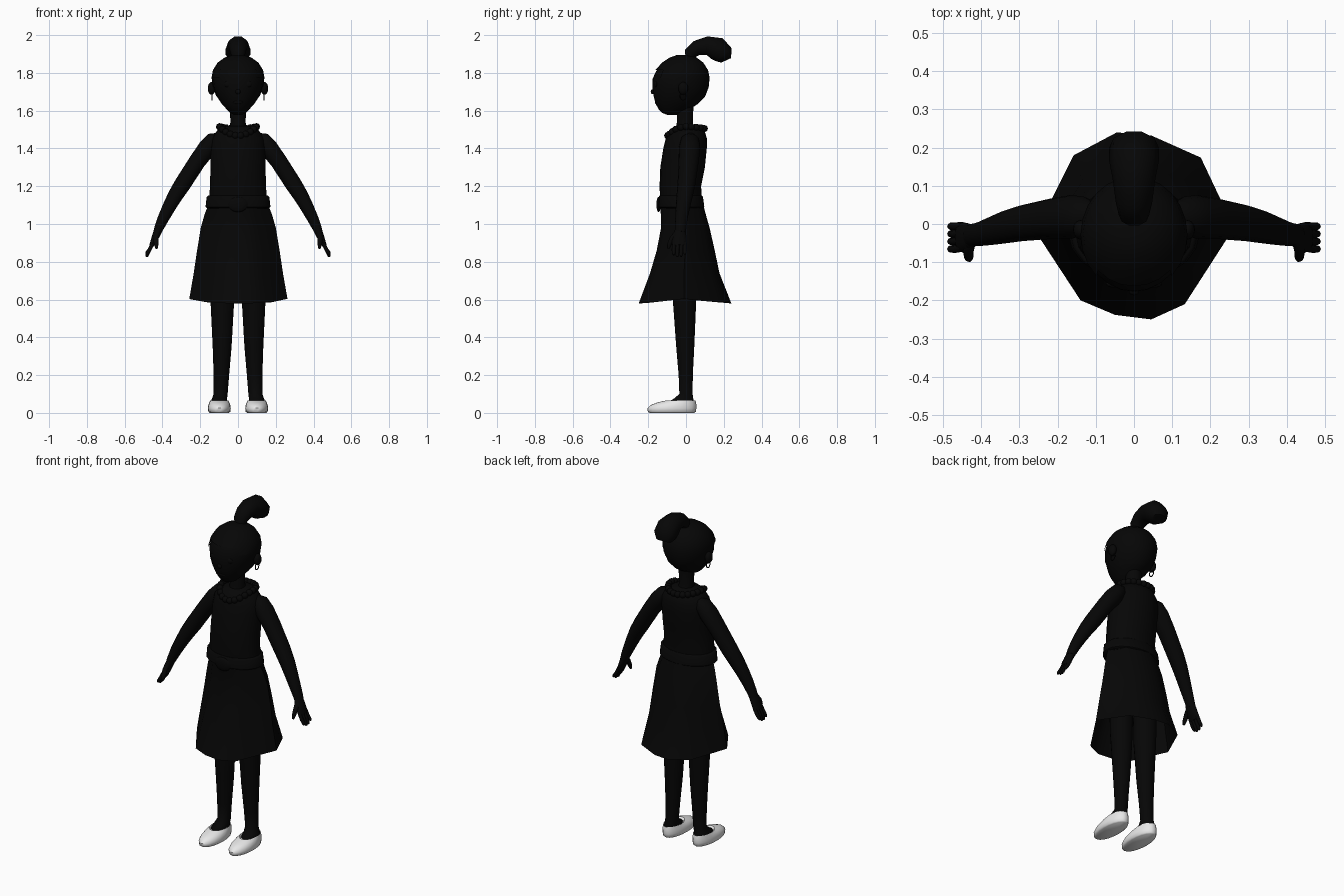
import bpy, bmesh, math
from mathutils import Vector


def material(name, rgb):
    m = bpy.data.materials.new(name)
    m.diffuse_color = (*rgb, 1)
    return m


BLACK = material("black", (0.0018, 0.0018, 0.0018))
WHITE = material("off white", (0.8, 0.8, 0.8))


def finish(name, bm, mat, angle=50):
    bmesh.ops.recalc_face_normals(bm, faces=bm.faces)
    me = bpy.data.meshes.new(name)
    bm.to_mesh(me)
    bm.free()
    me.materials.append(mat)
    ob = bpy.data.objects.new(name, me)
    bpy.context.collection.objects.link(ob)
    bpy.ops.object.select_all(action='DESELECT')
    ob.select_set(True)
    bpy.context.view_layer.objects.active = ob
    bpy.ops.object.shade_smooth_by_angle(angle=math.radians(angle))
    return ob


def skin(bm, loops, cap_start=True, cap_end=True):
    """Bridge successive point loops into a closed skin."""
    rows = [[bm.verts.new(p) for p in loop] for loop in loops]
    n = len(rows[0])
    for a, b in zip(rows, rows[1:]):
        for i in range(n):
            j = (i + 1) % n
            bm.faces.new((a[i], a[j], b[j], b[i]))
    if cap_start:
        bm.faces.new(rows[0][::-1])
    if cap_end:
        bm.faces.new(rows[-1])


def stack(rings, n, x=0):
    """Horizontal ellipses from (z, front y, back y, half width)."""
    return [[(x + w * math.cos(2 * math.pi * i / n),
              (f + b) / 2 + (b - f) / 2 * math.sin(2 * math.pi * i / n), z)
             for i in range(n)] for z, f, b, w in rings]


def tube(path, n, side):
    """Ellipses across a path of (x, y, z, radius along side, other radius)."""
    pts = [Vector(p[:3]) for p in path]
    loops = []
    for k, p in enumerate(path):
        t = (pts[min(k + 1, len(pts) - 1)] - pts[max(k - 1, 0)]).normalized()
        u = Vector(side)
        u = (u - t * u.dot(t)).normalized()
        v = t.cross(u)
        loops.append([pts[k] + u * p[3] * math.cos(2 * math.pi * i / n)
                      + v * p[4] * math.sin(2 * math.pi * i / n) for i in range(n)])
    return loops


def part(name, loops, mat=BLACK, angle=50, **caps):
    bm = bmesh.new()
    skin(bm, loops, **caps)
    return finish(name, bm, mat, angle)


def blob(name, centre, size, mat=BLACK):
    bm = bmesh.new()
    bmesh.ops.create_uvsphere(bm, u_segments=12, v_segments=8, radius=1)
    for v in bm.verts:
        v.co = Vector(centre) + v.co * Vector(size)
    return finish(name, bm, mat)


# Head and neck
head = [(1.578, -.1, -.045, .022), (1.588, -.125, -.02, .04), (1.605, -.143, .015, .058),
        (1.635, -.16, .062, .085), (1.67, -.17, .096, .109), (1.72, -.178, .115, .128),
        (1.77, -.176, .12, .135), (1.81, -.158, .112, .128), (1.85, -.122, .087, .103),
        (1.878, -.08, .05, .065), (1.89, -.045, .01, .025)]
part("head", stack(head, 24))
part("neck", stack([(1.48, -.06, .05, .05), (1.54, -.048, .036, .04),
                    (1.64, -.05, .04, .045)], 16))
blob("nose", (0, -.175, 1.7), (.014, .012, .013))
blob("lips", (0, -.157, 1.645), (.028, .008, .01))

# Hair cap: an offset skull with the face opening removed
bm = bmesh.new()
skin(bm, stack([(z + .004, f - .005, b + .005, w + .005) for z, f, b, w in head[3:]], 24),
     cap_start=False)
face = [f for f in bm.faces if f.calc_center_median().z
        < 1.68 - min(f.calc_center_median().y, 0) * .95
        and f.calc_center_median().y < 0]
bmesh.ops.delete(bm, geom=face, context='FACES')
finish("hair", bm, BLACK)

# Curved ponytail, fuller toward its tip
part("ponytail", tube([(0, .02, 1.875, .03, .025), (0, .024, 1.905, .04, .036),
                       (0, .058, 1.932, .048, .042), (0, .112, 1.944, .055, .052),
                       (0, .165, 1.928, .065, .066), (0, .198, 1.897, .066, .058),
                       (0, .212, 1.866, .045, .03)], 10, (1, 0, 0)), angle=60)

# Dress bodice
part("bodice", stack([(1.08, -.135, .088, .158), (1.2, -.14, .08, .148),
                      (1.3, -.136, .1, .146), (1.4, -.12, .11, .146),
                      (1.455, -.107, .11, .138), (1.495, -.09, .098, .11),
                      (1.52, -.06, .06, .06)], 20))

# Flared skirt: an uneven ten-sided outline scaled up toward the hem
hem = [(.262, -.01), (.175, .174), (.045, .232), (-.045, .24), (-.158, .18),
       (-.258, -.02), (-.14, -.2), (-.05, -.238), (.045, -.25), (.133, -.21)]
levels = [(1.1, -.138, .092, .16), (1.05, -.133, .105, .18), (.98, -.132, .125, .2),
          (.86, -.155, .152, .22), (.74, -.19, .177, .238), (.605, -.25, .24, .262)]
skirt = []
for z, f, b, w in levels:
    drop = .025 if z < .7 else 0
    skirt.append([(hx * w / .262, (f + b) / 2 + (hy + .005) * (b - f) / .49,
                   z - drop * min(1, abs(hy) / .22)) for hx, hy in hem])
part("skirt", skirt, angle=60, cap_end=False)

# Belt with oval buckle
part("belt", stack([(1.085, -.142, .092, .166), (1.09, -.148, .097, .172),
                    (1.143, -.145, .09, .166), (1.15, -.14, .085, .158)], 20))
blob("buckle", (0, -.145, 1.103), (.052, .012, .04))

# Bead necklace, dipping at the front
bm = bmesh.new()
for i in range(22):
    a = 2 * math.pi * i / 22
    sx, sy = math.cos(a), math.sin(a)
    z = 1.515 - (.048 if sy < 0 else .01) * sy * sy
    new = bmesh.ops.create_icosphere(bm, subdivisions=2, radius=.019)["verts"]
    bmesh.ops.translate(bm, verts=new, vec=(.098 * sx, .098 * sy, z))
finish("necklace", bm, BLACK)

for s, label in ((-1, "left"), (1, "right")):
    # Eyes, ears and earrings
    blob(label + "_eye", (s * .05, -.157, 1.74), (.024, .01, .018))
    blob(label + "_ear", (s * .14, -.015, 1.718), (.02, .026, .034))
    bm = bmesh.new()
    hoop = [(s * .137, -.015 + .017 * math.cos(a), 1.676 + .02 * math.sin(a))
            for a in [i * math.pi / 6 for i in range(13)]]
    skin(bm, tube([(*p, .003, .003) for p in hoop], 6, (1, 0, 0)))
    finish(label + "_earring", bm, BLACK)

    # Arm from shoulder to wrist
    arm = [(.1, .025, 1.455, .03, .03), (.13, .022, 1.443, .05, .045),
           (.163, .019, 1.402, .057, .05), (.216, .014, 1.331, .053, .046),
           (.294, .002, 1.21, .047, .045), (.332, -.007, 1.15, .043, .041),
           (.364, -.016, 1.092, .038, .036), (.394, -.024, 1.033, .033, .031),
           (.416, -.028, .985, .03, .026), (.428, -.03, .955, .03, .021)]
    part(label + "_arm", tube([(s * x, *r) for x, *r in arm], 14, (0, 1, 0)))

    # Palm, four fingers and thumb
    palm = [(.42, -.03, .97, .028, .021), (.434, -.034, .94, .036, .02),
            (.448, -.035, .905, .04, .016), (.458, -.035, .885, .037, .012)]
    part(label + "_palm", tube([(s * x, *r) for x, *r in palm], 12, (0, 1, 0)))
    for k in range(4):
        y = -.006 - .0198 * k
        drop = (.014, .002, 0, .01)[k]
        finger = [(.45, y * .95, .9, .0105, .0105), (.468, y, .865, .0105, .01),
                  (.481, y, .835 + drop, .0095, .009), (.485, y, .826 + drop, .005, .005)]
        part(f"{label}_finger_{k + 1}",
             tube([(s * x, *r) for x, *r in finger], 8, (0, 1, 0)))
    thumb = [(.43, -.05, .95, .015, .015), (.434, -.072, .925, .014, .014),
             (.433, -.088, .892, .012, .012), (.431, -.094, .87, .006, .006)]
    part(label + "_thumb", tube([(s * x, *r) for x, *r in thumb], 8, (0, 1, 0)))

    # Leg with instep
    leg = [(.035, -.095, .04, .042, .1), (.062, -.088, .043, .043, .1),
           (.075, -.066, .04, .04, .098), (.1, -.036, .036, .037, .092),
           (.2, -.04, .037, .041, .088), (.35, -.053, .045, .05, .084),
           (.58, -.07, .055, .062, .083), (.85, -.075, .06, .068, .085)]
    part(label + "_leg", [stack([r[:4]], 14, s * r[4])[0] for r in leg])

    # Slip-on shoe
    shoe = [(0, -.193, .045, .05), (.006, -.202, .052, .058), (.025, -.204, .055, .061),
            (.042, -.186, .055, .058), (.055, -.152, .053, .053), (.066, -.105, .05, .047),
            (.058, -.098, .044, .042)]
    part(label + "_shoe", stack(shoe, 20, s * .099), WHITE)
